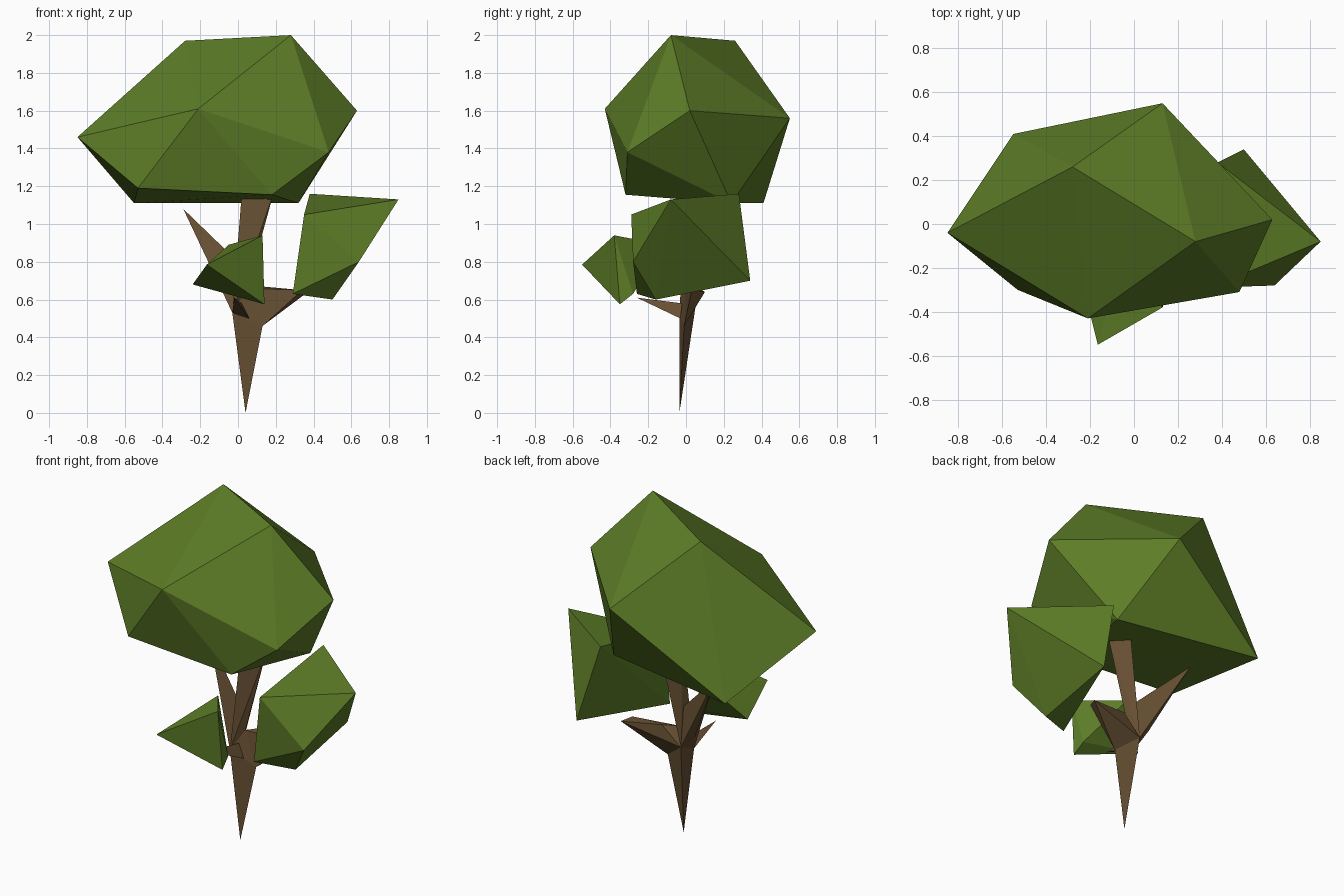
import bpy, bmesh

if "Cube" in bpy.data.objects:
    bpy.data.objects.remove(bpy.data.objects["Cube"])


def material(name, rgb):
    m = bpy.data.materials.new(name)
    m.diffuse_color = (*rgb, 1)
    m.use_nodes = True
    m.node_tree.nodes["Principled BSDF"].inputs["Base Color"].default_value = m.diffuse_color
    return m


LEAF = material("leaf green", (0.11, 0.205, 0.02))
BARK = material("bark brown", (0.135, 0.08, 0.033))


def faceted(name, points, mat):
    """Flat-faced solid stretched around a few corner points."""
    bm = bmesh.new()
    for p in points:
        bm.verts.new(p)
    res = bmesh.ops.convex_hull(bm, input=bm.verts[:])
    junk = {v for v in res["geom_interior"] + res["geom_unused"]
            if isinstance(v, bmesh.types.BMVert)}
    bmesh.ops.delete(bm, geom=list(junk), context="VERTS")
    bmesh.ops.recalc_face_normals(bm, faces=bm.faces[:])
    mesh = bpy.data.meshes.new(name)
    bm.to_mesh(mesh)
    bm.free()
    mesh.materials.append(mat)
    obj = bpy.data.objects.new(name, mesh)
    bpy.context.collection.objects.link(obj)


# Foliage clumps
faceted("main_canopy", [
    (-0.85, -0.04, 1.46), (-0.28, 0.26, 1.97), (0.28, -0.08, 2.0),
    (0.63, 0.02, 1.60), (0.48, -0.31, 1.38), (-0.21, -0.43, 1.61),
    (-0.53, -0.30, 1.19), (0.13, 0.55, 1.56), (-0.55, 0.41, 1.11),
    (0.18, -0.32, 1.155), (0.32, 0.24, 1.11)], LEAF)
faceted("right_foliage", [
    (0.85, -0.08, 1.13), (0.38, 0.28, 1.16), (0.35, -0.29, 1.05),
    (0.64, -0.28, 0.80), (0.50, 0.34, 0.70), (0.50, -0.16, 0.60),
    (0.29, -0.26, 0.63)], LEAF)
faceted("front_foliage", [
    (-0.165, -0.55, 0.785), (0.13, -0.38, 0.94), (0.14, -0.35, 0.575),
    (-0.24, -0.25, 0.68), (-0.05, -0.12, 0.89), (0.13, -0.28, 0.63)], LEAF)

# Trunk tapering down to a point, with corners shared by the branches
left, right, back = (-0.03, -0.035, 0.53), (0.13, -0.01, 0.46), (0.0, 0.05, 0.56)
crotch = (0.05, 0.0, 0.66)
faceted("trunk", [(0.04, -0.035, 0), left, right, back, crotch], BARK)

# Branches
faceted("left_branch", [left, back, crotch, (-0.08, 0.03, 0.64),
                        (0.0, 0.02, 0.80), (-0.29, 0.14, 1.08)], BARK)
faceted("centre_branch", [left, back, crotch, (0.02, 0.0, 1.16),
                          (0.19, 0.0, 1.17), (0.11, 0.10, 1.17)], BARK)
faceted("right_branch", [right, back, crotch, (0.12, 0.06, 0.67),
                         (0.37, 0.10, 0.64), (0.34, 0.03, 0.65)], BARK)
faceted("front_branch", [left, (0.06, -0.03, 0.50), (0.02, -0.02, 0.58),
                         (-0.02, -0.26, 0.61)], BARK)
